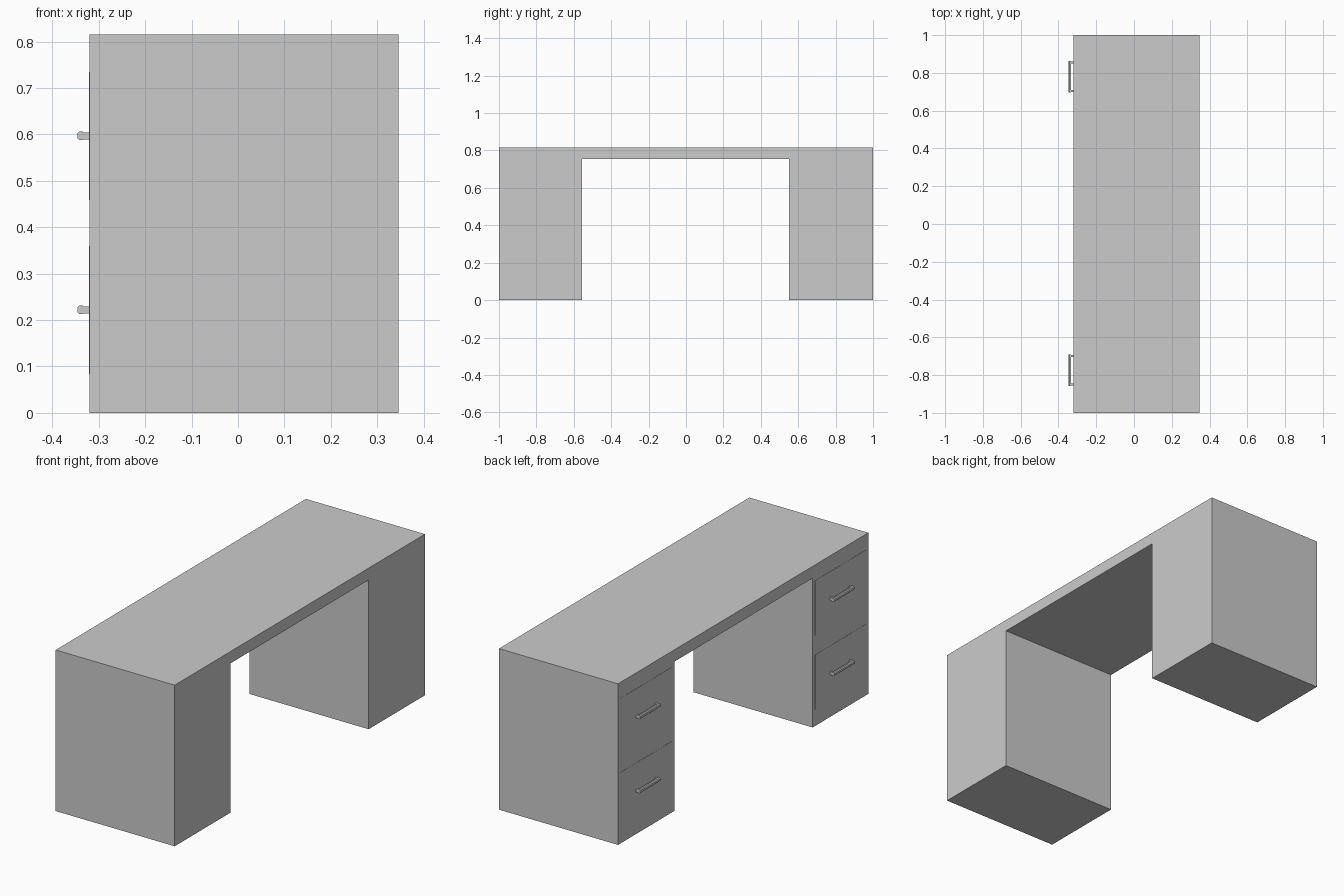
import bpy, bmesh

if "Cube" in bpy.data.objects:
    bpy.data.objects.remove(bpy.data.objects["Cube"])

X0, X1 = -0.32, 0.346   # drawer side and plain side of the desk
FACE = X0 - 0.001       # drawer fronts sit a hair proud


def extrude(name, pts, axis, a, b):
    """Extrude a 2D outline along x (pts = y,z) or along y (pts = x,z)."""
    bm = bmesh.new()
    co = [(a, u, v) if axis == 'x' else (u, a, v) for u, v in pts]
    f = bm.faces.new([bm.verts.new(c) for c in co])
    r = bmesh.ops.extrude_face_region(bm, geom=[f])
    d = b - a
    bmesh.ops.translate(bm, vec=(d, 0, 0) if axis == 'x' else (0, d, 0),
                        verts=[v for v in r['geom'] if isinstance(v, bmesh.types.BMVert)])
    bmesh.ops.recalc_face_normals(bm, faces=bm.faces)
    me = bpy.data.meshes.new(name)
    bm.to_mesh(me)
    bm.free()
    ob = bpy.data.objects.new(name, me)
    bpy.context.collection.objects.link(ob)
    return ob


def rect(u0, u1, v0, v1):
    return [(u0, v0), (u1, v0), (u1, v1), (u0, v1)]


# Desk body: worktop and both pedestals as one U-shaped profile
extrude("desk_body", [(-1, 0), (-0.555, 0), (-0.555, 0.755), (0.55, 0.755),
                      (0.55, 0), (1, 0), (1, 0.815), (-1, 0.815)], 'x', X0, X1)

# Two drawers in each pedestal, each with a bar handle on two posts
for side, y0, y1, hy in (("left", 0.57, 0.98, 0.779), ("right", -0.98, -0.575, -0.774)):
    for level, z in (("lower", 0.222), ("upper", 0.597)):
        tag = f"{side}_{level}"
        extrude(f"drawer_front_{tag}", rect(y0, y1, z - 0.138, z + 0.138), 'x', FACE, X0 + 0.01)
        # Bar with chamfered outer edges
        xo, xi, h, c = -0.346, -0.334, 0.009, 0.004
        extrude(f"handle_bar_{tag}",
                [(xi, z - h), (xi, z + h), (xo + c, z + h), (xo, z + h - c),
                 (xo, z - h + c), (xo + c, z - h)], 'y', hy - 0.083, hy + 0.083)
        # Posts
        for n, s in enumerate((-1, 1)):
            py = hy + s * 0.075
            extrude(f"handle_post_{tag}_{n + 1}",
                    rect(py - 0.005, py + 0.005, z - 0.0075, z + 0.0075), 'x', xi - 0.003, X0)
